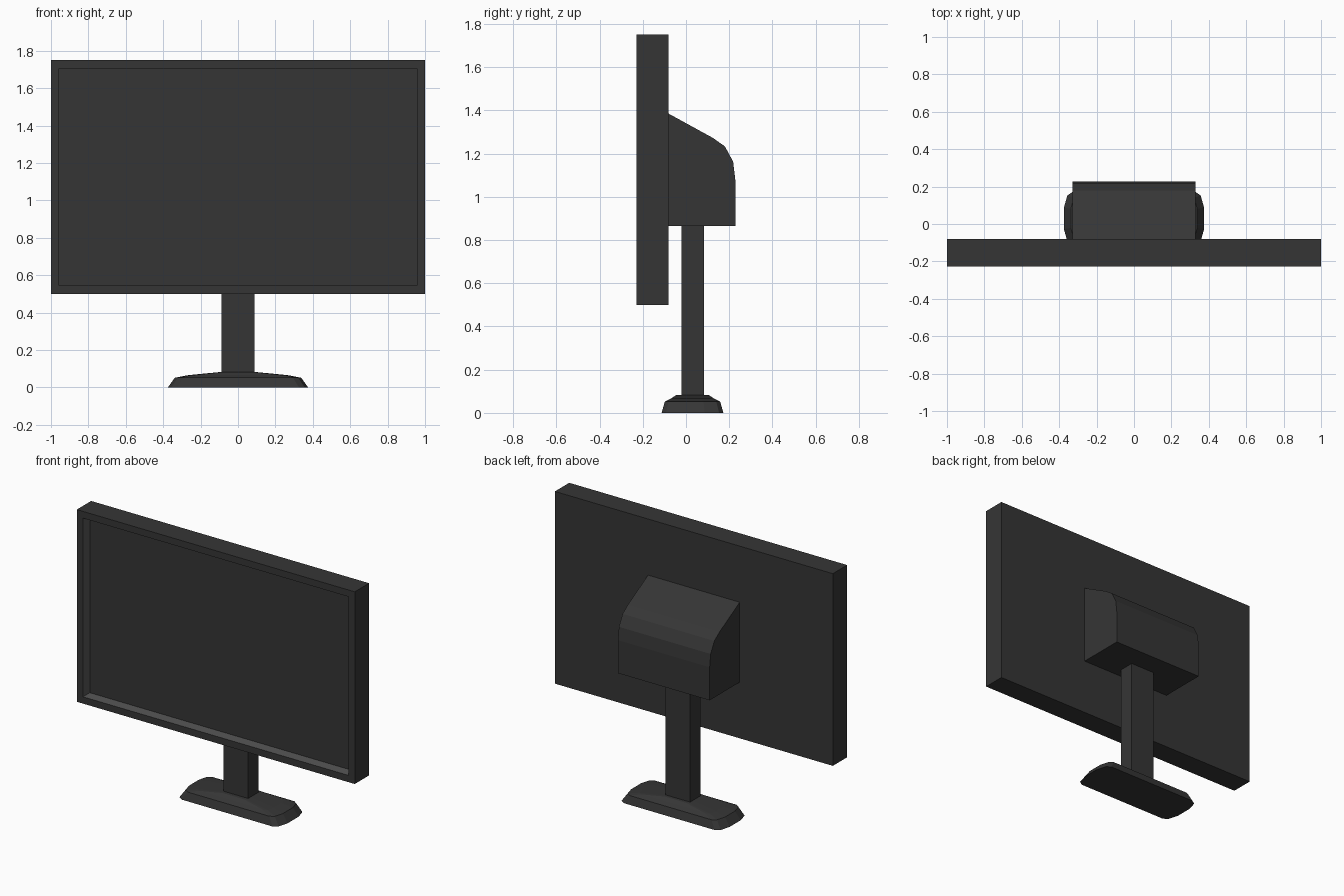
import bpy, bmesh

if "Cube" in bpy.data.objects:
    bpy.data.objects.remove(bpy.data.objects["Cube"])

def material(name, v):
    m = bpy.data.materials.new(name)
    m.diffuse_color = (v, v, v, 1)
    m.use_nodes = True
    m.node_tree.nodes["Principled BSDF"].inputs["Base Color"].default_value = m.diffuse_color
    return m

BODY = material("dark grey plastic", 0.036)
RIM = material("mid grey bezel lip", 0.095)

def finish(name, bm, mats=(BODY,)):
    bmesh.ops.recalc_face_normals(bm, faces=bm.faces)
    me = bpy.data.meshes.new(name)
    bm.to_mesh(me)
    bm.free()
    for m in mats:
        me.materials.append(m)
    ob = bpy.data.objects.new(name, me)
    bpy.context.collection.objects.link(ob)
    return ob

def box_bm(lo, hi):
    bm = bmesh.new()
    bmesh.ops.create_cube(bm, size=1)
    for v in bm.verts:
        v.co = [(a + b) / 2 + c * (b - a) for a, b, c in zip(lo, hi, v.co)]
    return bm

# Display panel with a recessed screen; lip walls are lighter
bm = box_bm((-1, -0.228, 0.5), (1, -0.081, 1.75))
bm.normal_update()
front = min(bm.faces, key=lambda f: f.calc_center_median().y)
bmesh.ops.inset_region(bm, faces=[front], thickness=0.044, use_even_offset=True)
screen = bmesh.ops.extrude_discrete_faces(bm, faces=[front])["faces"][0]
for v in screen.verts:
    v.co.y += 0.07
for e in screen.edges:
    for f in e.link_faces:
        if f is not screen:
            f.material_index = 1
finish("display_panel", bm, (BODY, RIM))

# Rear housing: side profile extruded across x
profile = [(-0.081, 0.865), (-0.081, 1.385), (0.125, 1.272), (0.18, 1.233),
           (0.218, 1.163), (0.228, 1.08), (0.228, 0.865)]
bm = bmesh.new()
face = bm.faces.new([bm.verts.new((-0.33, y, z)) for y, z in profile])
ext = bmesh.ops.extrude_face_region(bm, geom=[face])["geom"]
for v in ext:
    if isinstance(v, bmesh.types.BMVert):
        v.co.x = 0.33
finish("rear_housing", bm)

# Neck
finish("stand_neck", box_bm((-0.088, -0.021, 0.07), (0.088, 0.083, 0.88)))

# Foot: stacked rings with clipped corners (half width, half depth, height)
corner = [(1.0, 0.4), (0.95, 0.86), (0.87, 1.0)]
outline = (corner + [(-x, y) for x, y in reversed(corner)]
           + [(-x, -y) for x, y in corner]
           + [(x, -y) for x, y in reversed(corner)])
bm = bmesh.new()
rings = [[bm.verts.new((x * w, 0.03 + y * d, z)) for x, y in outline]
         for w, d, z in ((0.375, 0.143, 0), (0.338, 0.128, 0.052),
                         (0.265, 0.10, 0.066), (0.09, 0.075, 0.083))]
n = len(outline)
for a, b in zip(rings, rings[1:]):
    for i in range(n):
        j = (i + 1) % n
        bm.faces.new((a[i], a[j], b[j], b[i]))
bm.faces.new(rings[0])
bm.faces.new(rings[-1])
finish("stand_foot", bm)
